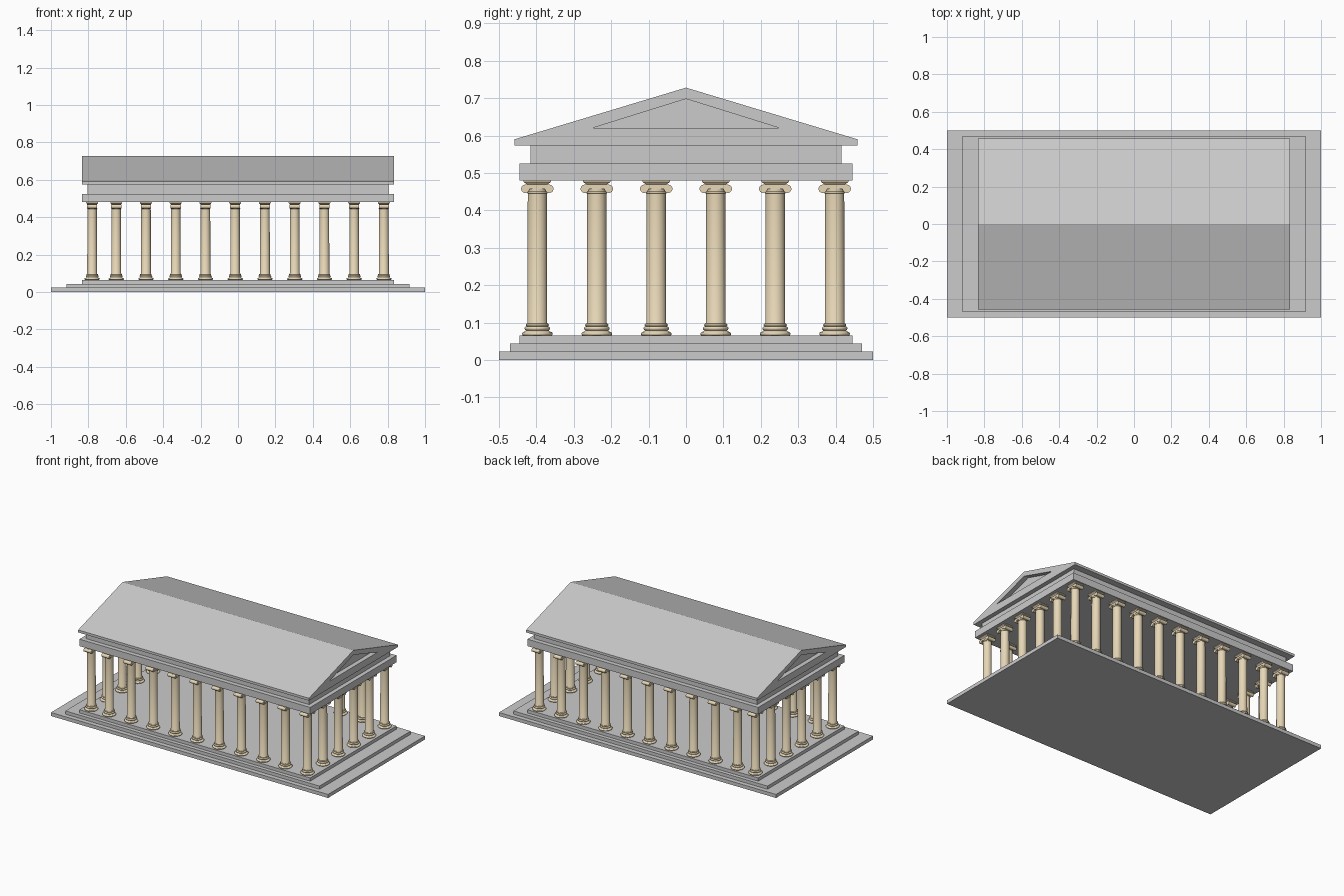
import bpy, bmesh, math
from mathutils import Matrix, Vector

if "Cube" in bpy.data.objects:
    bpy.data.objects.remove(bpy.data.objects["Cube"])

tan = bpy.data.materials.new("sandstone")
tan.diffuse_color = (0.80, 0.68, 0.47, 1)
tan.use_nodes = True
tan.node_tree.nodes["Principled BSDF"].inputs["Base Color"].default_value = tan.diffuse_color


def finish(name, bm, loc=(0, 0, 0)):
    bmesh.ops.recalc_face_normals(bm, faces=bm.faces)
    me = bpy.data.meshes.new(name)
    bm.to_mesh(me)
    bm.free()
    ob = bpy.data.objects.new(name, me)
    ob.location = loc
    bpy.context.collection.objects.link(ob)
    return ob


def add_box(bm, hx, hy, z0, z1):
    m = Matrix.Translation((0, 0, (z0 + z1) / 2)) @ Matrix.Diagonal((2 * hx, 2 * hy, z1 - z0, 1))
    return bmesh.ops.create_cube(bm, size=1, matrix=m)["verts"]


def slab(name, hx, hy, z0, z1):
    bm = bmesh.new()
    add_box(bm, hx, hy, z0, z1)
    return finish(name, bm)


def prism(name, pts, x0, x1):
    # extrude a (y, z) outline along x
    bm = bmesh.new()
    f = bm.faces.new([bm.verts.new((x0, y, z)) for y, z in pts])
    ext = bmesh.ops.extrude_face_region(bm, geom=[f])["geom"]
    bmesh.ops.translate(bm, vec=(x1 - x0, 0, 0),
                        verts=[v for v in ext if isinstance(v, bmesh.types.BMVert)])
    return finish(name, bm)


def lathe(bm, profile, steps=32):
    vs = [bm.verts.new((r, 0, z)) for r, z in profile]
    es = [bm.edges.new(p) for p in zip(vs, vs[1:])]
    bmesh.ops.spin(bm, geom=vs + es, cent=(0, 0, 0), axis=(0, 0, 1),
                   angle=2 * math.pi, steps=steps, use_merge=True)


def bulge(r, z0, z1, n=8):
    # half-round moulding as profile points
    h = (z1 - z0) / 2
    return [(r - h + h * math.cos(a), (z0 + z1) / 2 + h * math.sin(a))
            for a in (math.pi * (i / n - 0.5) for i in range(n + 1))]


# stepped base
slab("lower_step", 1.0, 0.5, 0, 0.023)
slab("middle_step", 0.917, 0.47, 0.023, 0.044)
slab("upper_step", 0.833, 0.445, 0.044, 0.065)

# beams above the columns
slab("architrave", 0.833, 0.445, 0.48, 0.525)
slab("frieze", 0.805, 0.416, 0.525, 0.574)

# gabled roof with a recessed triangle at each end
roof = prism("roof", [(-0.458, 0.574), (0.458, 0.574), (0.458, 0.59),
                      (0, 0.728), (-0.458, 0.59)], -0.833, 0.833)
for side, s in (("left", -1), ("right", 1)):
    cutter = prism(side + "_pediment_cutter", [(-0.25, 0.62), (0.25, 0.62), (0, 0.698)],
                   s * 0.803, s * 0.9)
    cutter.hide_render = True
    cutter.hide_set(True)
    mod = roof.modifiers.new(side + "_recess", "BOOLEAN")
    mod.operation = "DIFFERENCE"
    mod.solver = "EXACT"
    mod.object = cutter

# one column: turned base and shaft
bm = bmesh.new()
profile = [(0, 0.065)] + bulge(0.041, 0.065, 0.075)
profile += [(0.034, 0.076), (0.031, 0.079)] + bulge(0.034, 0.079, 0.090)
profile += bulge(0.031, 0.090, 0.097)
profile += [(0.0262, 0.099), (0.0255, 0.445)] + bulge(0.028, 0.445, 0.451)
profile += [(0.0255, 0.451), (0.0255, 0.46), (0, 0.46)]
lathe(bm, profile)

# capital: cushion, scrolls at both y ends, flaring top plate
add_box(bm, 0.026, 0.034, 0.457, 0.4685)
for s in (-1, 1):
    m = Matrix.Translation((0, s * 0.032, 0.4575)) @ Matrix.Rotation(math.pi / 2, 4, "Y")
    bmesh.ops.create_cone(bm, cap_ends=True, segments=24, radius1=0.0112, radius2=0.0112,
                          depth=0.054, matrix=m)
for v in add_box(bm, 0.032, 0.037, 0.4685, 0.476):
    if v.co.z < 0.47:
        v.co.x *= 0.8
        v.co.y *= 0.7
add_box(bm, 0.032, 0.037, 0.476, 0.48)

# colonnade: rows along both long sides, plus the two ends
step = 0.159
ys = [step * (i - 2.5) for i in range(6)]
xs = [-0.78] + [0.78 - step * i for i in range(10)]
spots = [(x, y) for x in xs for y in (ys[0], ys[-1])]
spots += [(x, y) for x in (-0.78, 0.78) for y in ys[1:-1]]
column = finish("column", bm, (*spots[0], 0))
column.data.materials.append(tan)
bpy.context.view_layer.objects.active = column
column.select_set(True)
bpy.ops.object.shade_smooth_by_angle(angle=math.radians(35))
for x, y in spots[1:]:
    copy = column.copy()
    copy.location = (x, y, 0)
    bpy.context.collection.objects.link(copy)
